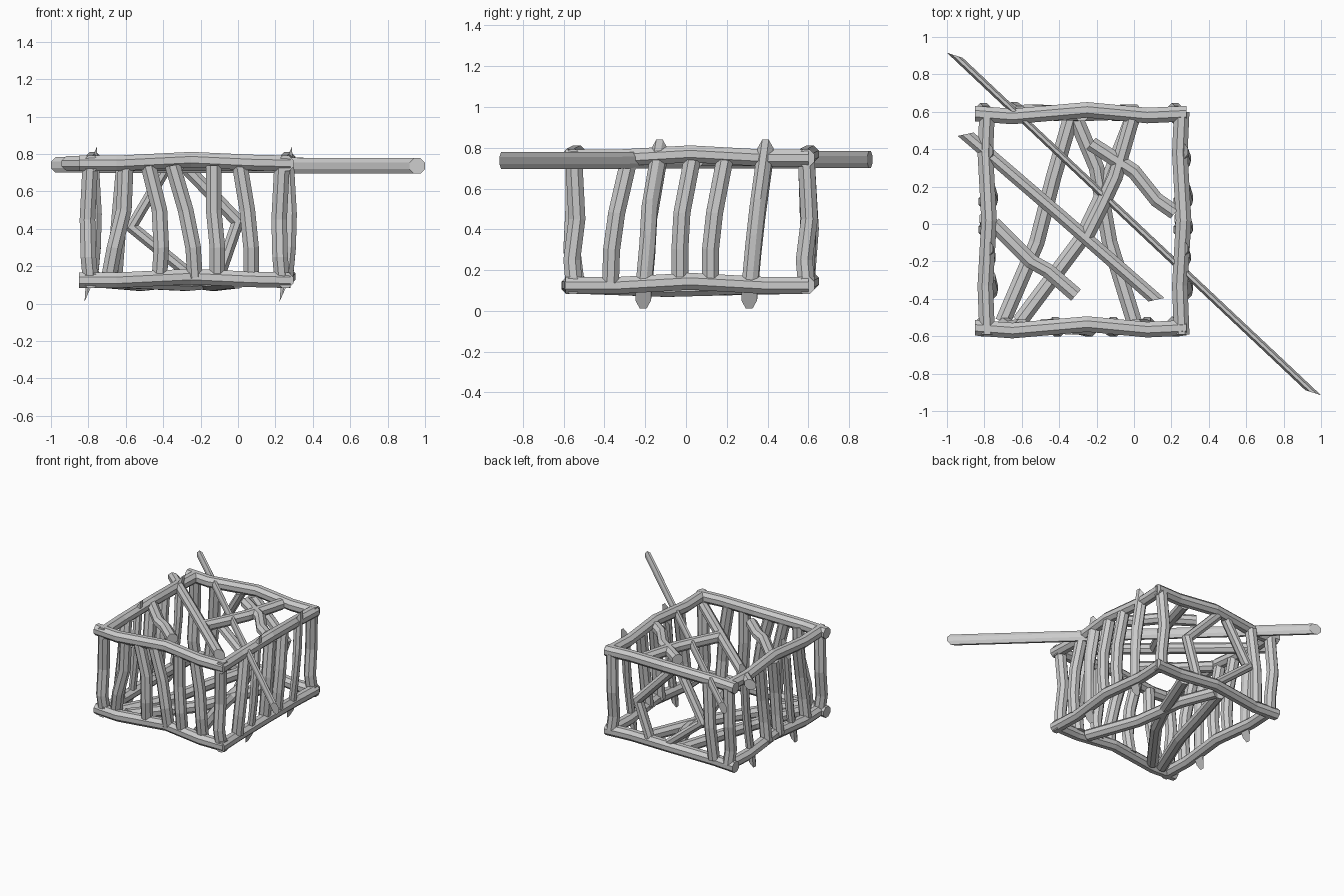
import bpy, bmesh, math
from mathutils import Vector

SIDES = 8


def stick(name, pts, r=0.045, u=None, v=None):
    """Bent faceted log; u and v give a slanted cross-section when set."""
    pts = [Vector(p) for p in pts]
    axis = (pts[-1] - pts[0]).normalized()
    if u is None:
        ref = Vector((0, 0, 1)) if abs(axis.z) < 0.7 else Vector((0, 1, 0))
        u = axis.cross(ref).normalized() * r
        v = axis.cross(u).normalized() * r
    u, v = Vector(u), Vector(v)
    bm = bmesh.new()
    rings = []
    for p in pts:
        rings.append([bm.verts.new(p + u * math.cos(a) + v * math.sin(a))
                      for a in (2 * math.pi * (i + 0.5) / SIDES for i in range(SIDES))])
    for a, b in zip(rings, rings[1:]):
        for i in range(SIDES):
            j = (i + 1) % SIDES
            bm.faces.new((a[i], a[j], b[j], b[i]))
    bm.faces.new(rings[0][::-1])
    bm.faces.new(rings[-1])
    bmesh.ops.recalc_face_normals(bm, faces=bm.faces)
    me = bpy.data.meshes.new(name)
    bm.to_mesh(me)
    bm.free()
    ob = bpy.data.objects.new(name, me)
    bpy.context.collection.objects.link(ob)
    return ob


# Top and bottom rails
for level, z, s in (("bottom", 0.125, 1), ("top", 0.75, 1)):
    for side, y in (("front", -0.555), ("back", 0.59)):
        stick(f"{level}_{side}_rail",
              [(-0.85, y, z), (-0.65, y - 0.015, z), (-0.25, y + 0.02, z + 0.02),
               (0.07, y - 0.01, z + 0.005), (0.28, y, z)])
    for side, x in (("left", -0.785), ("right", 0.255)):
        stick(f"{level}_{side}_rail",
              [(x, -0.59, z), (x - 0.01, -0.33, z), (x + 0.01, 0.02, z + 0.02),
               (x - 0.01, 0.38, z), (x, 0.6, z)])

# Corner posts
for x in (-0.79, 0.235):
    for y in (-0.55, 0.59):
        stick("corner_post", [(x, y, 0.14), (x - 0.01, y - 0.01, 0.25),
                              (x - 0.015, y + 0.015, 0.45), (x, y, 0.74)])

# Front wall bars: x at bottom, lower bend, upper bend, top
for xs in ((-0.69, -0.66, -0.61, -0.6), (-0.42, -0.41, -0.42, -0.48),
           (-0.23, -0.24, -0.28, -0.35), (-0.11, -0.11, -0.13, -0.13),
           (0.07, 0.07, 0.05, 0.01)):
    stick("front_bar", [(x, y, z) for x, y, z in
                        zip(xs, (-0.54, -0.56, -0.55, -0.55), (0.14, 0.3, 0.5, 0.74))])

# Side wall bars, two of them with long slanted cut ends
for side, x in (("left", -0.785), ("right", 0.258)):
    for ys, cut in (((-0.37, -0.365, -0.34, -0.28), False),
                    ((-0.21, -0.19, -0.18, -0.13), True),
                    ((-0.03, -0.03, -0.02, 0.03), False),
                    ((0.12, 0.12, 0.14, 0.19), False),
                    ((0.31, 0.33, 0.35, 0.39), True)):
        zs = (0.08, 0.3, 0.48, 0.77) if cut else (0.14, 0.3, 0.48, 0.74)
        xs = (x - 0.005, x + 0.01, x + 0.015, x)
        p = list(zip(xs, ys, zs))
        if cut:
            stick(side + "_slanted_bar", p, u=(0.033, 0, 0.075), v=(0, 0.042, 0))
        else:
            stick(side + "_bar", p)

# Back wall: one upright and two broken, sharply bent bars
stick("back_bar", [(-0.66, 0.59, 0.14), (-0.64, 0.61, 0.4), (-0.61, 0.59, 0.74)])
stick("back_bent_bar_left", [(-0.25, 0.59, 0.15), (-0.57, 0.6, 0.41), (-0.38, 0.59, 0.73)], 0.043)
stick("back_bent_bar_right", [(-0.1, 0.59, 0.15), (0.0, 0.6, 0.44), (-0.28, 0.59, 0.73)], 0.043)

# Floor bars
stick("floor_bar", [(-0.34, 0.56, 0.125), (-0.43, 0.25, 0.12), (-0.52, -0.1, 0.11), (-0.7, -0.52, 0.125)])
stick("floor_bar", [(-0.01, 0.56, 0.125), (-0.17, 0.15, 0.12), (-0.28, -0.08, 0.11), (-0.61, -0.52, 0.125)])
stick("floor_bar", [(-0.31, 0.56, 0.125), (-0.2, 0.3, 0.12), (-0.13, -0.1, 0.11), (0.0, -0.52, 0.125)])

# Broken roof bars
stick("roof_bar_left", [(-0.75, 0.0, 0.75), (-0.55, -0.2, 0.75), (-0.46, -0.25, 0.75), (-0.31, -0.38, 0.75)], 0.043)
stick("roof_bar_right", [(-0.23, 0.43, 0.75), (0.0, 0.28, 0.75), (0.12, 0.13, 0.75), (0.22, 0.06, 0.75)], 0.043)
stick("roof_bar_back", [(-0.01, 0.56, 0.75), (-0.1, 0.25, 0.75), (-0.17, 0.1, 0.75), (-0.26, -0.08, 0.75)], 0.043)

# Straight poles laid diagonally across the roof, with slanted cross-sections
stick("roof_pole", [(-0.9, 0.48, 0.75), (-0.4, 0.05, 0.75), (0.12, -0.405, 0.75)],
      u=(0.046, 0.01, 0), v=(0, 0, 0.043))
stick("long_thin_pole", [(-0.958, 0.902, 0.742), (0.958, -0.902, 0.737)],
      u=(0.045, -0.014, 0), v=(0, 0, 0.045))
